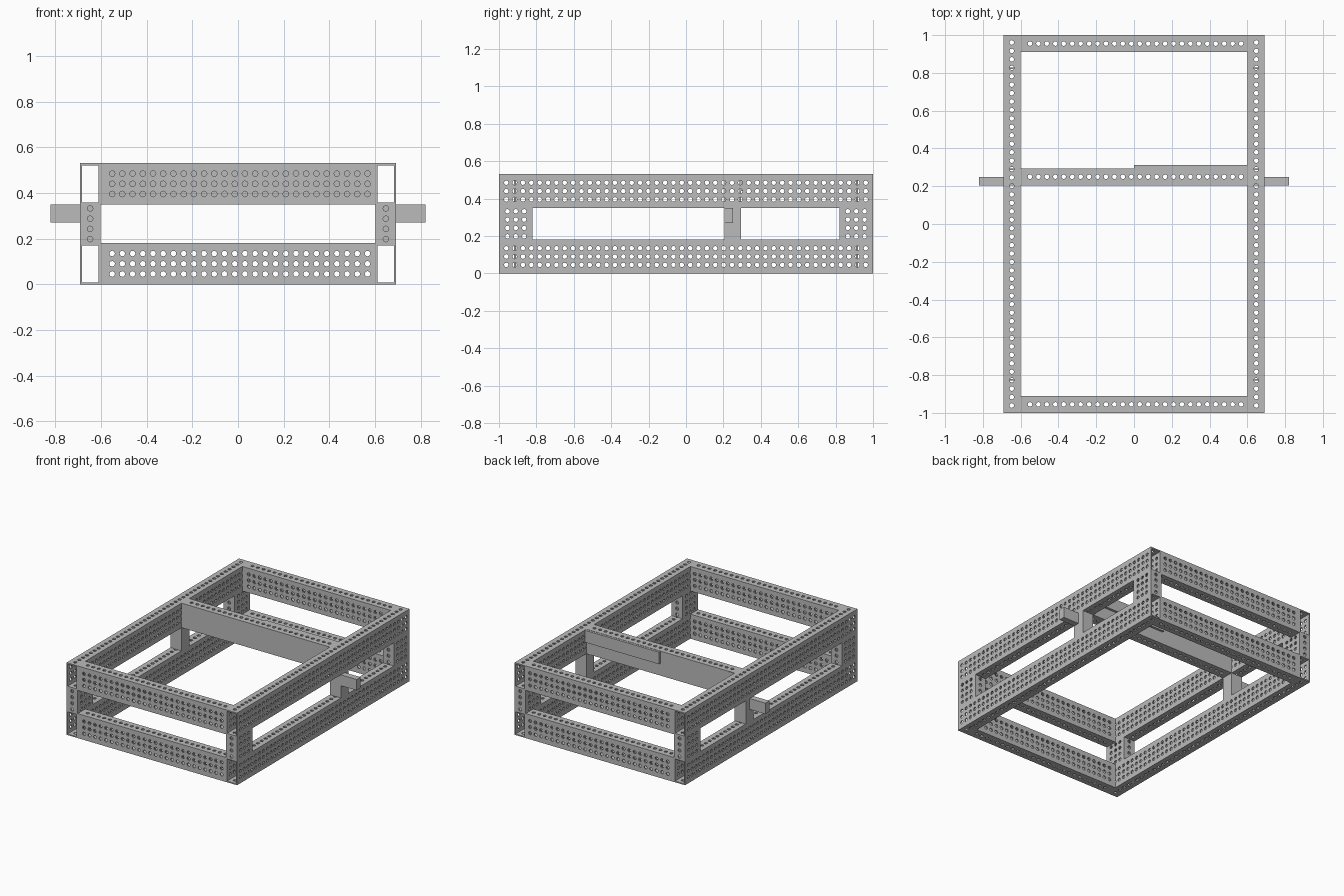
import bpy, bmesh
from math import cos, sin, pi
from mathutils import Matrix, Vector

cube = bpy.data.objects.get("Cube")
if cube:
    bpy.data.objects.remove(cube, do_unlink=True)

PITCH, RADIUS, WALL, SIDES = 0.0447, 0.0125, 0.009, 8
W, H = 0.09, 0.18          # channel section

metal = bpy.data.materials.new("brushed grey metal")
metal.use_nodes = True
GREY = (0.5, 0.5, 0.5, 1)
metal.diffuse_color = GREY
metal.node_tree.nodes["Principled BSDF"].inputs["Base Color"].default_value = GREY


def finish(bm, name):
    mesh = bpy.data.meshes.new(name)
    bm.to_mesh(mesh)
    bm.free()
    mesh.materials.append(metal)
    obj = bpy.data.objects.new(name, mesh)
    bpy.context.collection.objects.link(obj)
    return obj


def cells(size, count, shift):
    """Hole centres and the cell limits around them along one direction."""
    mids = [shift + (i - (count - 1) / 2) * PITCH for i in range(count)]
    cuts = [-size / 2] + [(a + b) / 2 for a, b in zip(mids, mids[1:])] + [size / 2]
    return list(zip(mids, cuts, cuts[1:]))


def sheet(bm, length, width, nu, nv, shift, place):
    """Flat sheet with nu x nv punched holes, placed by a matrix."""
    def vert(u, v):
        return bm.verts.new(place @ Vector((u, v, 0)))
    if not nu:
        u, v = length / 2, width / 2
        bm.faces.new([vert(-u, -v), vert(u, -v), vert(u, v), vert(-u, v)])
        return
    for u, u0, u1 in cells(length, nu, shift):
        for v, v0, v1 in cells(width, nv, 0):
            inner, outer = [], []
            for k in range(SIDES):
                c, s = cos(2 * pi * k / SIDES), sin(2 * pi * k / SIDES)
                inner.append(vert(u + RADIUS * c, v + RADIUS * s))
                ou = u if abs(c) < 0.1 else (u1 if c > 0 else u0)
                ov = v if abs(s) < 0.1 else (v1 if s > 0 else v0)
                outer.append(vert(ou, ov))
            for k in range(SIDES):
                j = (k + 1) % SIDES
                bm.faces.new([inner[k], outer[k], outer[j], inner[j]])


# Columns give the world direction of length, width and height
FRAMES = {
    "x": ((1, 0, 0), (0, 1, 0), (0, 0, 1)),
    "y": ((0, 1, 0), (-1, 0, 0), (0, 0, 1)),
    "z": ((0, 0, 1), (1, 0, 0), (0, 1, 0)),
}


def channel(name, axis, centre, length, n_narrow, n_wide, shift=0, height=H):
    """Open-ended rectangular tube, holes in its narrow and wide walls."""
    bm = bmesh.new()
    for turn in range(4):
        wide = turn % 2
        size, off = (height, W / 2) if wide else (W, height / 2)
        place = Matrix.Rotation(turn * pi / 2, 4, "X") @ Matrix.Translation((0, 0, off))
        sheet(bm, length, size, n_wide if wide else n_narrow, 3 if wide else 1, shift, place)
    bmesh.ops.remove_doubles(bm, verts=bm.verts, dist=0.0001)
    obj = finish(bm, name)
    obj.matrix_world = Matrix.Translation(centre) @ Matrix(FRAMES[axis]).transposed().to_4x4()
    mod = obj.modifiers.new("wall", "SOLIDIFY")
    mod.thickness = WALL
    mod.offset = -1
    mod.use_even_offset = True
    return obj


def box(name, lo, hi):
    lo, hi = Vector(lo), Vector(hi)
    bm = bmesh.new()
    bmesh.ops.create_cube(bm, size=1, matrix=Matrix.Translation((lo + hi) / 2)
                          @ Matrix.Diagonal((*(hi - lo), 1)))
    return finish(bm, name)


RAIL_X, END_Y, MID_Y = 0.647, 0.955, 0.25
INNER = 1.206              # clear span between rails
POST_Z, POST_H = 0.265, 0.17

# Two levels of side rails and end crossbars
for level, z in (("lower", H / 2), ("upper", 0.44)):
    for side, s in (("left", 1), ("right", -1)):
        channel(f"{level}_{side}_rail", "y", (s * RAIL_X, 0, z), 2, 44, 44)
    for end, e in (("front", -1), ("back", 1)):
        channel(f"{level}_{end}_crossbar", "x", (0, e * END_Y, z), INNER, 26, 26, 0.008)

# Corner posts, middle posts and outrigger stubs
for side, s in (("left", 1), ("right", -1)):
    for end, e in (("front", -1), ("back", 1)):
        channel(f"{end}_{side}_post", "z", (s * RAIL_X, e * 0.91, POST_Z), POST_H, 4, 4)
    channel(f"middle_{side}_post", "z", (s * RAIL_X, MID_Y, POST_Z), POST_H, 0, 0, height=W)
    xs = sorted((s * 0.69, s * 0.82))
    box(f"{side}_stub", (xs[0], 0.205, 0.27), (xs[1], 0.25, 0.35))

# Middle crossbar, punched only above and below, with a backing bar
channel("middle_crossbar", "x", (0, MID_Y, 0.44), INNER, 26, 0, 0.008)
box("backing_bar", (0, 0.29, 0.44), (0.604, 0.312, 0.528))
